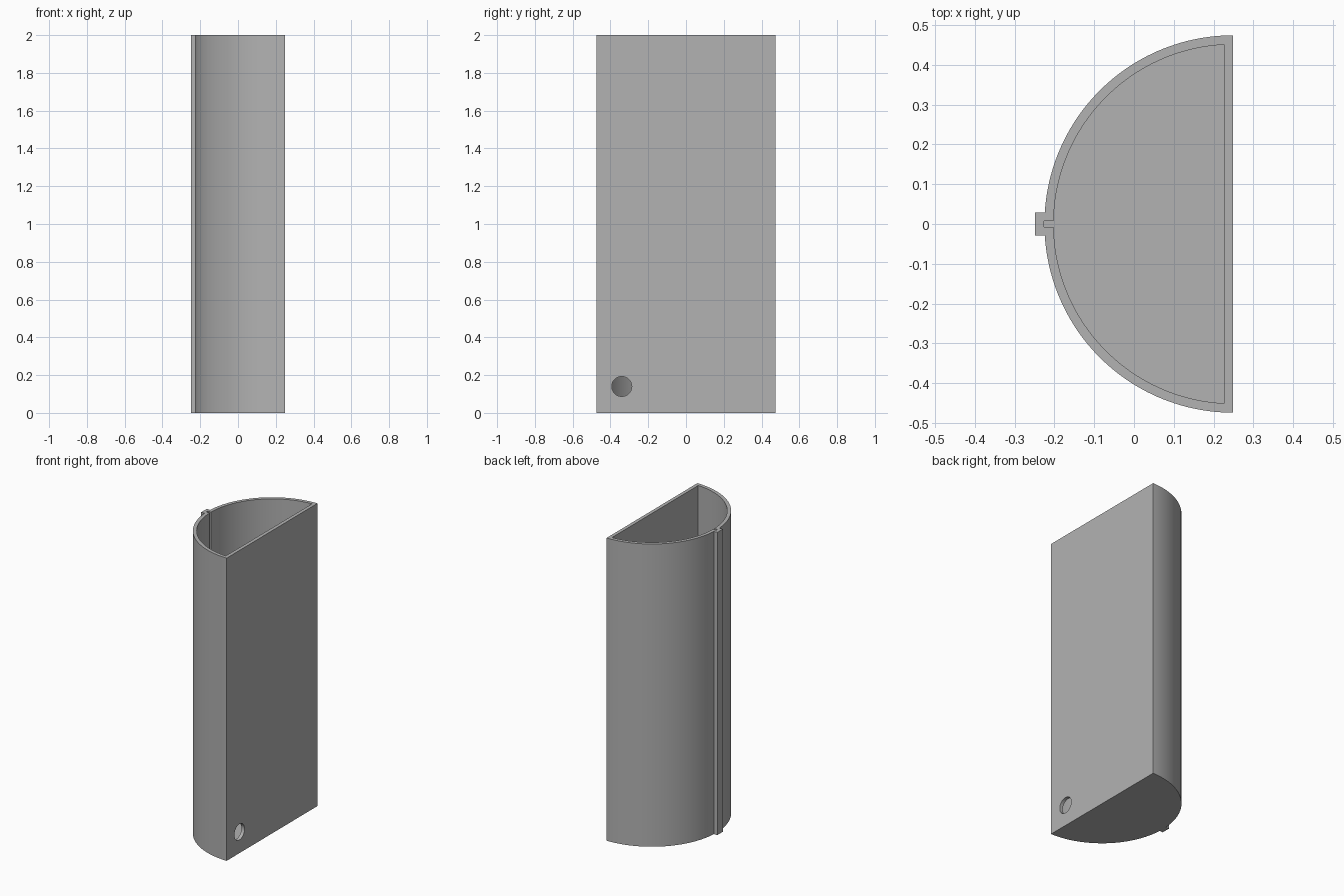
import bpy, bmesh, math
from mathutils import Matrix

if "Cube" in bpy.data.objects:
    bpy.data.objects.remove(bpy.data.objects["Cube"], do_unlink=True)

WALL = 0.023
RADIUS = 0.474
FLAT_X = 0.249
HEIGHT = 2.0

grey = bpy.data.materials.new("plain grey")
grey.use_nodes = True
colour = (0.45, 0.45, 0.45, 1)
grey.diffuse_color = colour
grey.node_tree.nodes["Principled BSDF"].inputs["Base Color"].default_value = colour


def half_round(radius, flat_x, rib_half, rib_x, steps=96):
    """Half-disc outline with a square tab at the middle of its arc."""
    start = math.acos((flat_x - FLAT_X) / radius)
    tab = math.asin(rib_half / radius)
    upper = []
    for i in range(steps // 2 + 1):
        a = start + (math.pi - tab - start) * i / (steps // 2)
        upper.append((FLAT_X + radius * math.cos(a), radius * math.sin(a)))
    upper.append((rib_x, rib_half))
    return upper + [(x, -y) for x, y in reversed(upper)]


def prism(name, outline, bottom, top):
    bm = bmesh.new()
    face = bm.faces.new([bm.verts.new((x, y, bottom)) for x, y in outline])
    new = bmesh.ops.extrude_face_region(bm, geom=[face])["geom"]
    verts = [v for v in new if isinstance(v, bmesh.types.BMVert)]
    bmesh.ops.translate(bm, verts=verts, vec=(0, 0, top - bottom))
    bmesh.ops.recalc_face_normals(bm, faces=bm.faces)
    return finish(name, bm)


def finish(name, bm):
    mesh = bpy.data.meshes.new(name)
    bm.to_mesh(mesh)
    bm.free()
    mesh.materials.append(grey)
    obj = bpy.data.objects.new(name, mesh)
    bpy.context.collection.objects.link(obj)
    return obj


# Outer shell with its vertical rib
shell = prism("half_round_container",
              half_round(RADIUS, FLAT_X, 0.029, -FLAT_X), 0, HEIGHT)

# Cavity with the narrow slot running inside the rib
cavity = prism("cavity_cutter",
               half_round(RADIUS - WALL, FLAT_X - WALL, 0.007, WALL - FLAT_X),
               WALL, HEIGHT + 0.1)

# Round hole through the flat wall
bm = bmesh.new()
bmesh.ops.create_cone(bm, cap_ends=True, segments=48, radius1=0.053,
                      radius2=0.053, depth=0.1,
                      matrix=Matrix.Translation((FLAT_X, -0.34, 0.14))
                      @ Matrix.Rotation(math.pi / 2, 4, "Y"))
hole = finish("hole_cutter", bm)

bpy.context.view_layer.objects.active = shell
for cutter in (cavity, hole):
    mod = shell.modifiers.new(cutter.name, "BOOLEAN")
    mod.operation = "DIFFERENCE"
    mod.solver = "EXACT"
    mod.object = cutter
    bpy.ops.object.modifier_apply(modifier=mod.name)
    bpy.data.objects.remove(cutter, do_unlink=True)

# Smooth curved walls, crisp corners
bpy.ops.object.select_all(action="DESELECT")
shell.select_set(True)
bpy.ops.object.shade_smooth_by_angle(angle=math.radians(30))
